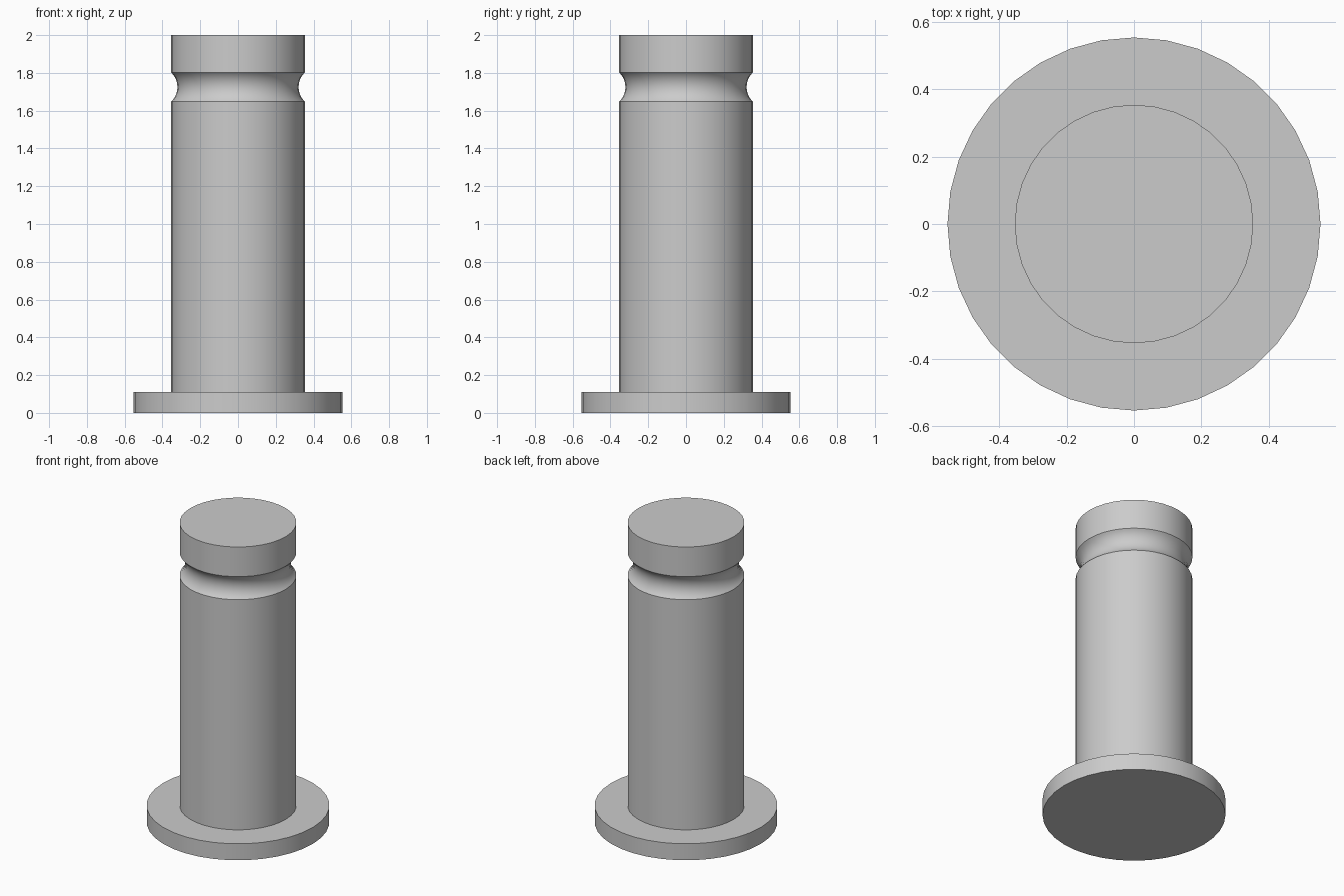
import bpy
import bmesh
import math
from mathutils import Vector

SEGMENTS = 36
SHAFT_R, FLANGE_R = 0.354, 0.554
FLANGE_TOP, GROOVE_LOW, GROOVE_HIGH, TOP = 0.11, 1.648, 1.802, 2.0
GROOVE_DEPTH, GROOVE_STEPS = 0.033, 12

cube = bpy.data.objects.get("Cube")
if cube:
    bpy.data.objects.remove(cube, do_unlink=True)

# Plain grey metal
grey = bpy.data.materials.new("grey_metal")
grey.use_nodes = True
colour = (0.6, 0.6, 0.6, 1.0)
grey.diffuse_color = colour
grey.node_tree.nodes["Principled BSDF"].inputs["Base Color"].default_value = colour


def groove_arc():
    """Points of the concave round groove, from bottom to top."""
    half = (GROOVE_HIGH - GROOVE_LOW) / 2
    radius = (half ** 2 + GROOVE_DEPTH ** 2) / (2 * GROOVE_DEPTH)
    spread = math.asin(half / radius)
    centre_r = SHAFT_R - GROOVE_DEPTH + radius
    centre_z = (GROOVE_LOW + GROOVE_HIGH) / 2
    for i in range(GROOVE_STEPS + 1):
        a = spread * (2 * i / GROOVE_STEPS - 1)
        yield centre_r - radius * math.cos(a), centre_z + radius * math.sin(a)


def lathe(name, profile, material):
    """Turn a (radius, height) profile around z, with flat end caps."""
    bm = bmesh.new()
    rings = []
    for r, z in profile:
        angles = (math.tau * i / SEGMENTS for i in range(SEGMENTS))
        rings.append([bm.verts.new(Vector((r * math.cos(a), r * math.sin(a), z)))
                      for a in angles])
    for low, high in zip(rings, rings[1:]):
        for i in range(SEGMENTS):
            j = (i + 1) % SEGMENTS
            bm.faces.new((low[i], low[j], high[j], high[i]))
    bm.faces.new(rings[0][::-1])
    bm.faces.new(rings[-1])
    mesh = bpy.data.meshes.new(name)
    bm.to_mesh(mesh)
    bm.free()
    mesh.materials.append(material)
    obj = bpy.data.objects.new(name, mesh)
    bpy.context.collection.objects.link(obj)
    bpy.ops.object.select_all(action="DESELECT")
    obj.select_set(True)
    bpy.context.view_layer.objects.active = obj
    bpy.ops.object.shade_smooth_by_angle(angle=math.radians(30))
    return obj


# Flange, shaft, groove and head turned as one solid pin
lathe("flanged_pin",
      [(FLANGE_R, 0), (FLANGE_R, FLANGE_TOP), (SHAFT_R, FLANGE_TOP),
       *groove_arc(), (SHAFT_R, TOP)],
      grey)
